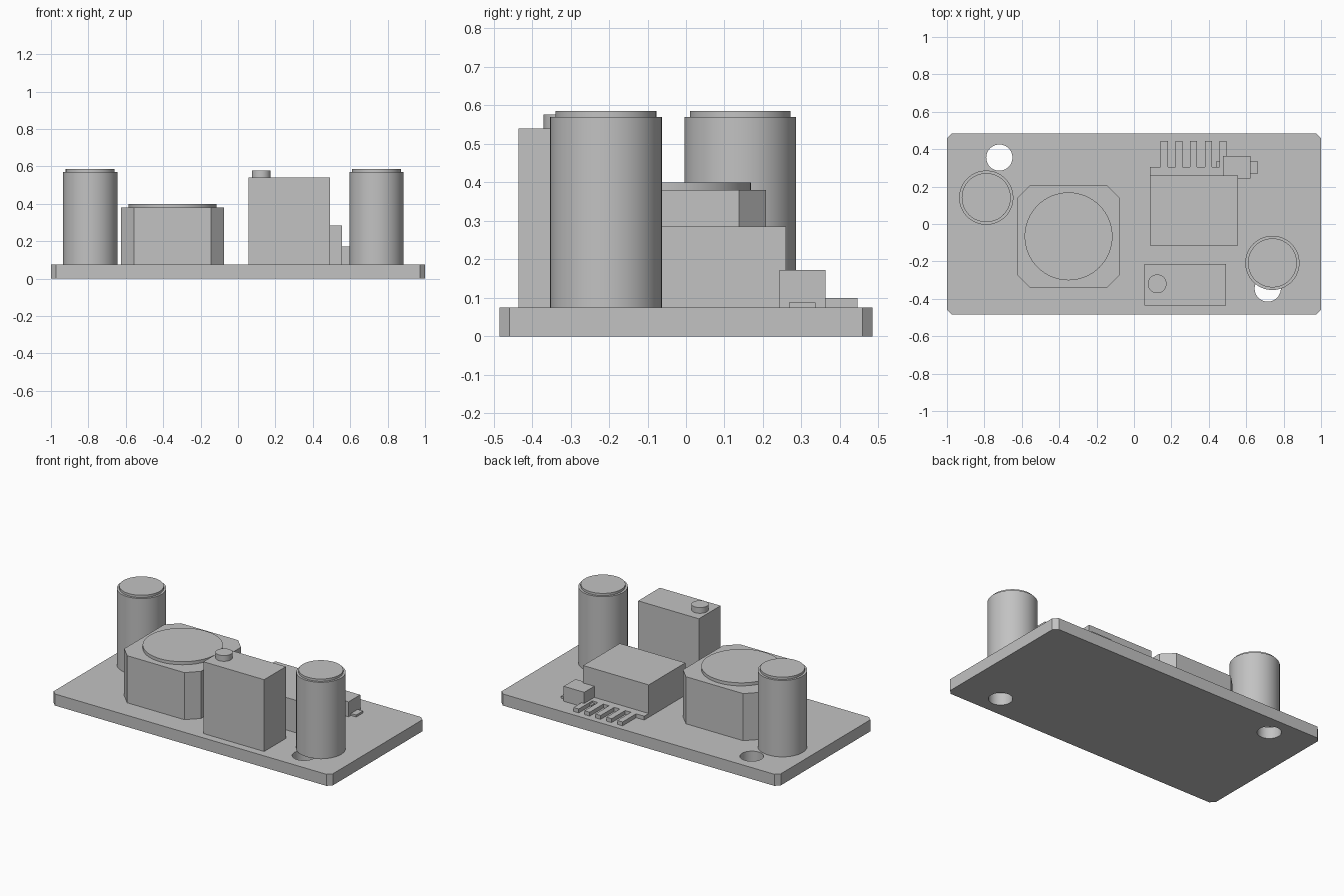
import bpy
import bmesh
import math

if "Cube" in bpy.data.objects:
    bpy.data.objects.remove(bpy.data.objects["Cube"], do_unlink=True)

grey = bpy.data.materials.new("plain_grey")
grey.use_nodes = True
COLOUR = (0.54, 0.54, 0.54, 1)
grey.diffuse_color = COLOUR
grey.node_tree.nodes["Principled BSDF"].inputs["Base Color"].default_value = COLOUR

BOARD_TOP = 0.075


def add_object(name, bm, smooth=False):
    bmesh.ops.recalc_face_normals(bm, faces=bm.faces)
    mesh = bpy.data.meshes.new(name)
    bm.to_mesh(mesh)
    bm.free()
    mesh.materials.append(grey)
    obj = bpy.data.objects.new(name, mesh)
    bpy.context.collection.objects.link(obj)
    if smooth:
        bpy.ops.object.select_all(action='DESELECT')
        obj.select_set(True)
        bpy.context.view_layer.objects.active = obj
        bpy.ops.object.shade_smooth_by_angle(angle=math.radians(30))
    return obj


def block(name, x0, x1, y0, y1, z0, z1, chamfer=0):
    """Box between limits, with optional cut vertical corners."""
    bm = bmesh.new()
    bmesh.ops.create_cube(bm, size=1)
    for v in bm.verts:
        v.co.x = x1 if v.co.x > 0 else x0
        v.co.y = y1 if v.co.y > 0 else y0
        v.co.z = z1 if v.co.z > 0 else z0
    if chamfer:
        uprights = [e for e in bm.edges
                    if abs(e.verts[0].co.z - e.verts[1].co.z) > 1e-4]
        bmesh.ops.bevel(bm, geom=uprights, offset=chamfer, segments=1,
                        affect='EDGES')
    return add_object(name, bm)


def turned(name, x, y, profile, sides=64):
    """Closed round part from (radius, height) pairs, bottom to top."""
    bm = bmesh.new()
    rings = []
    for r, z in profile:
        rings.append([bm.verts.new((x + r * math.cos(math.tau * i / sides),
                                    y + r * math.sin(math.tau * i / sides), z))
                      for i in range(sides)])
    for low, high in zip(rings, rings[1:]):
        for i in range(sides):
            j = (i + 1) % sides
            bm.faces.new((low[i], low[j], high[j], high[i]))
    bm.faces.new(rings[0])
    bm.faces.new(rings[-1])
    return add_object(name, bm, smooth=True)


# Circuit board with two mounting holes
board = block("circuit_board", -1, 1, -0.485, 0.485, 0, BOARD_TOP, 0.027)
for label, x, y in (("left", 0.715, -0.345), ("right", -0.72, 0.355)):
    cutter = turned(label + "_hole_cutter", x, y, [(0.07, -0.1), (0.07, 0.2)])
    cut = board.modifiers.new(label + "_hole", 'BOOLEAN')
    cut.object = cutter
    cut.operation = 'DIFFERENCE'
    cut.solver = 'EXACT'
    cutter.hide_render = True
    cutter.hide_set(True)

# Can capacitors with a stepped lid
for label, x, y in (("left", 0.74, -0.208), ("right", -0.79, 0.141)):
    turned(label + "_capacitor", x, y,
           [(0.145, BOARD_TOP), (0.145, 0.57), (0.131, 0.57), (0.131, 0.585)])

# Inductor: cut-corner body and round cap
block("inductor_body", -0.625, -0.075, -0.342, 0.208, BOARD_TOP, 0.38, 0.07)
turned("inductor_cap", -0.35, -0.066, [(0.235, 0.38), (0.235, 0.4)])

# Trimmer with adjustment screw
block("trimmer_body", 0.057, 0.492, -0.435, -0.213, BOARD_TOP, 0.54)
turned("trimmer_screw", 0.124, -0.32, [(0.05, 0.54), (0.05, 0.577)])

# Regulator: body, flat tab and five pins
block("regulator_body", 0.085, 0.555, -0.115, 0.26, BOARD_TOP, 0.285)
block("regulator_tab", 0.085, 0.51, 0.26, 0.306, BOARD_TOP, 0.1)
for i in range(5):
    x = 0.162 + i * 0.0785
    block(f"regulator_pin_{i + 1}", x - 0.019, x + 0.019, 0.306, 0.445,
          BOARD_TOP, 0.1)

# Diode with leads at both ends
block("diode_body", 0.475, 0.622, 0.243, 0.363, BOARD_TOP, 0.172)
block("diode_left_lead", 0.622, 0.66, 0.267, 0.337, BOARD_TOP, 0.088)
block("diode_right_lead", 0.44, 0.475, 0.267, 0.337, BOARD_TOP, 0.088)
